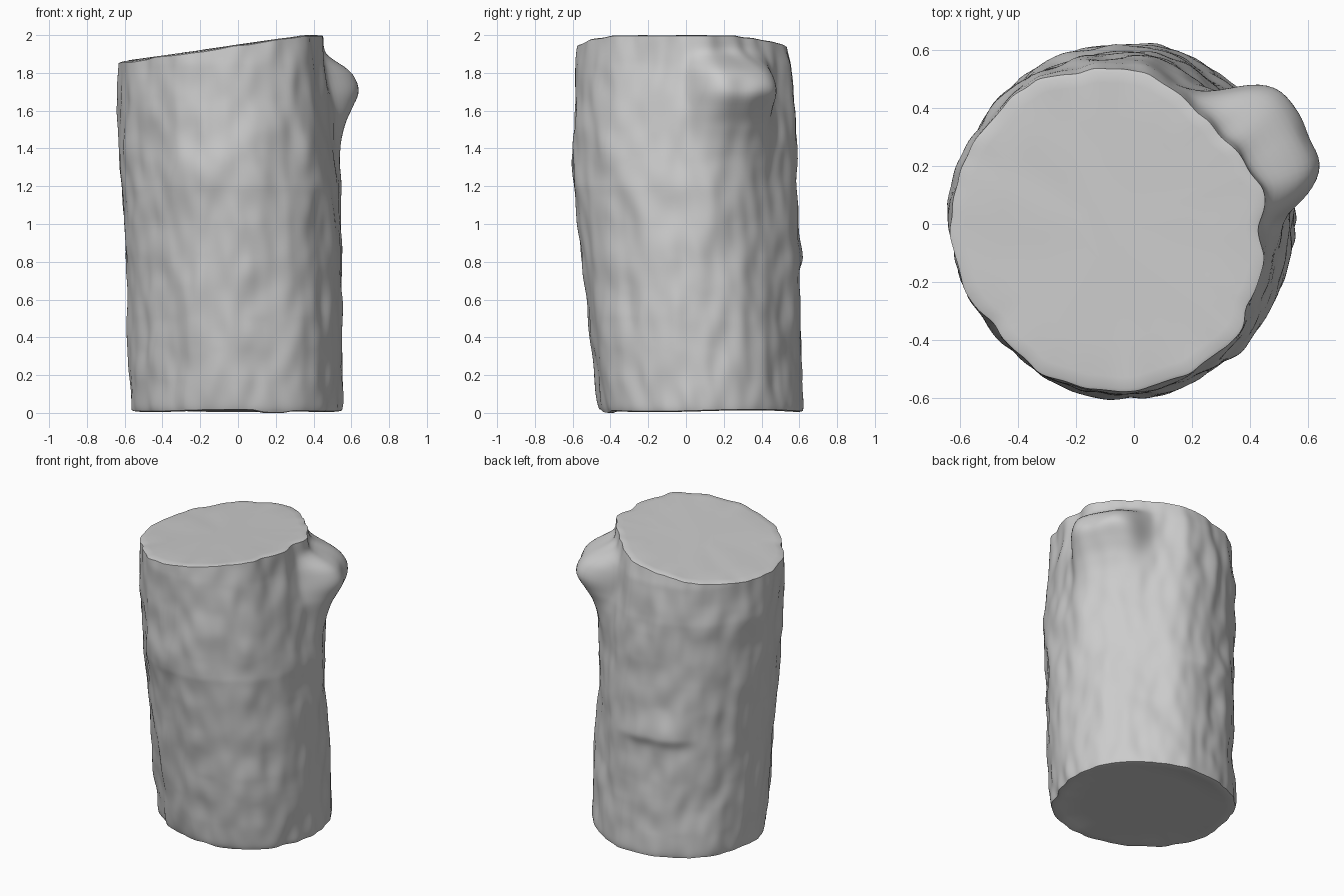
import bpy, bmesh
from math import sin, cos, pi, exp, radians
from mathutils import Vector, noise

if "Cube" in bpy.data.objects:
    bpy.data.objects.remove(bpy.data.objects["Cube"])

SEGS, ROWS = 200, 120

# Trunk silhouette: z, x min, x max, y min, y max
PROFILE = [
    (0.0, -0.57, 0.555, -0.45, 0.63),
    (0.4, -0.585, 0.555, -0.50, 0.61),
    (0.8, -0.595, 0.545, -0.545, 0.60),
    (1.2, -0.615, 0.535, -0.585, 0.59),
    (1.6, -0.63, 0.495, -0.585, 0.58),
    (1.85, -0.63, 0.465, -0.58, 0.555),
    (2.0, -0.625, 0.455, -0.565, 0.52),
]
# Outward reach of the branch stub by height
STUB = [(1.0, 0.0), (1.2, 0.01), (1.35, 0.03), (1.45, 0.06), (1.55, 0.105),
        (1.63, 0.16), (1.68, 0.2), (1.72, 0.212), (1.77, 0.195), (1.81, 0.165),
        (1.85, 0.10), (1.88, 0.04), (1.91, 0.0)]


def lerp_table(table, z):
    if z <= table[0][0]:
        return table[0][1:]
    for a, b in zip(table, table[1:]):
        if z <= b[0]:
            k = (z - a[0]) / (b[0] - a[0])
            return [p + (q - p) * k for p, q in zip(a[1:], b[1:])]
    return table[-1][1:]


def bump(a, deg, width, power=2):
    d = (a - radians(deg) + pi) % (2 * pi) - pi
    return exp(-abs(d / radians(width)) ** power)


def bell(z, mid, width):
    return exp(-((z - mid) / width) ** 2)


def bark(a, z):
    c, s = cos(a), sin(a)
    ridges = noise.noise(Vector((c * 4.5, s * 4.5, z * 1.3)))
    lumps = noise.noise(Vector((c * 3 + 7, s * 3, z * 4)))
    fine = noise.noise(Vector((c * 7, s * 7 + 3, z * 6)))
    return 0.013 * ridges + 0.012 * lumps + 0.010 * fine


def surface(a, z):
    x0, x1, y0, y1 = lerp_table(PROFILE, z)
    r = bark(a, z)
    # flattened shoulder behind the stub, uneven corners of the section
    r -= 0.04 * bump(a, 47, 22) * (0.5 + 0.25 * z)
    r -= 0.022 * bump(a, 225, 25)
    r += 0.03 * bump(a, 312, 22) * (1 - 0.5 * bell(z, 1.0, 0.4))
    r += 0.01 * bump(a, 135, 22)
    # branch stub, with a shallow hollow in its end
    stub = sum(lerp_table(STUB, z + dz)[0] for dz in (-0.02, 0, 0.02)) / 3
    r += stub * bump(a, 28, 22, 4)
    r -= 0.02 * bump(a, 24, 6) * bell(z, 1.74, 0.06)
    # domes on the front and ledge scar on the back
    r += 0.025 * bump(a, 252, 16) * bell(z, 1.3, 0.16)
    r += 0.02 * bump(a, 284, 10) * bell(z, 1.4, 0.2)
    ledge = bell(z, 0.82, 0.15 if z > 0.82 else 0.05)
    r += 0.02 * ledge * bump(a, 105, 24, 4)
    # notches in the right rim
    r -= 0.025 * bump(a, 1, 7) * max(0, z - 1.6) / 0.4
    # softly rounded foot
    r -= 0.012 * exp(-z / 0.02)
    return Vector(((x0 + x1) / 2 + cos(a) * ((x1 - x0) / 2 + r),
                   (y0 + y1) / 2 + sin(a) * ((y1 - y0) / 2 + r), z))


def top_height(p):
    return min(1.995, 1.85 + 0.147 * (p.x + 0.63) + 0.006 * noise.noise(p * 9))


def cut_point(ring, v, scale, dz=0.0):
    mid = sum((w.co for w in ring), Vector()) / SEGS
    p = mid + (v.co - mid) * scale
    return Vector((p.x, p.y, max(0.0, p.z + dz)))


# Trunk side: lofted rings trimmed by the sloping saw cut
bm = bmesh.new()
rings = []
for j in range(ROWS + 1):
    t = (j / ROWS) ** 1.1
    ring = []
    for i in range(SEGS):
        a = 2 * pi * i / SEGS
        rim = surface(a, 1.95)
        low = max(0.0, 0.014 + 0.005 * sin(3 * a) - 0.014 * bump(a, 290, 9, 4))
        z = low + t * (top_height(rim) - low)
        ring.append(bm.verts.new(surface(a, z)))
    rings.append(ring)

# Slightly rounded rims leading to the two cut faces
for end, scale, dz in ((-1, 0.98, 0.005), (0, 0.96, -0.005)):
    base = rings[end]
    new = [bm.verts.new(cut_point(base, v, scale, dz)) for v in base]
    rings.insert(len(rings) if end else 0, new)


def bridge(lower, upper):
    for i in range(SEGS):
        k = (i + 1) % SEGS
        bm.faces.new((lower[i], lower[k], upper[k], upper[i]))


for lower, upper in zip(rings, rings[1:]):
    bridge(lower, upper)

# Cut faces: concentric rings closing on the centre, levelled to a plane
for ring, top in ((rings[-1], True), (rings[0], False)):
    prev = ring
    for f in (0.93, 0.7, 0.45, 0.2):
        cur = []
        for v in ring:
            p = cut_point(ring, v, f)
            if top:
                p.z = min(2.0, 1.857 + 0.145 * (p.x + 0.63))
                p.z += 0.004 * noise.noise(Vector((p.x * 5 + p.y * 3, p.y * 4, 1)))
            else:
                p.z = 0.014
            cur.append(bm.verts.new(p))
        bridge(prev, cur)
        prev = cur
    bm.faces.new(prev)

bmesh.ops.recalc_face_normals(bm, faces=bm.faces)
mesh = bpy.data.meshes.new("log")
bm.to_mesh(mesh)
bm.free()
log = bpy.data.objects.new("log", mesh)
bpy.context.collection.objects.link(log)
bpy.context.view_layer.objects.active = log
log.select_set(True)
bpy.ops.object.shade_smooth_by_angle(angle=radians(50))
